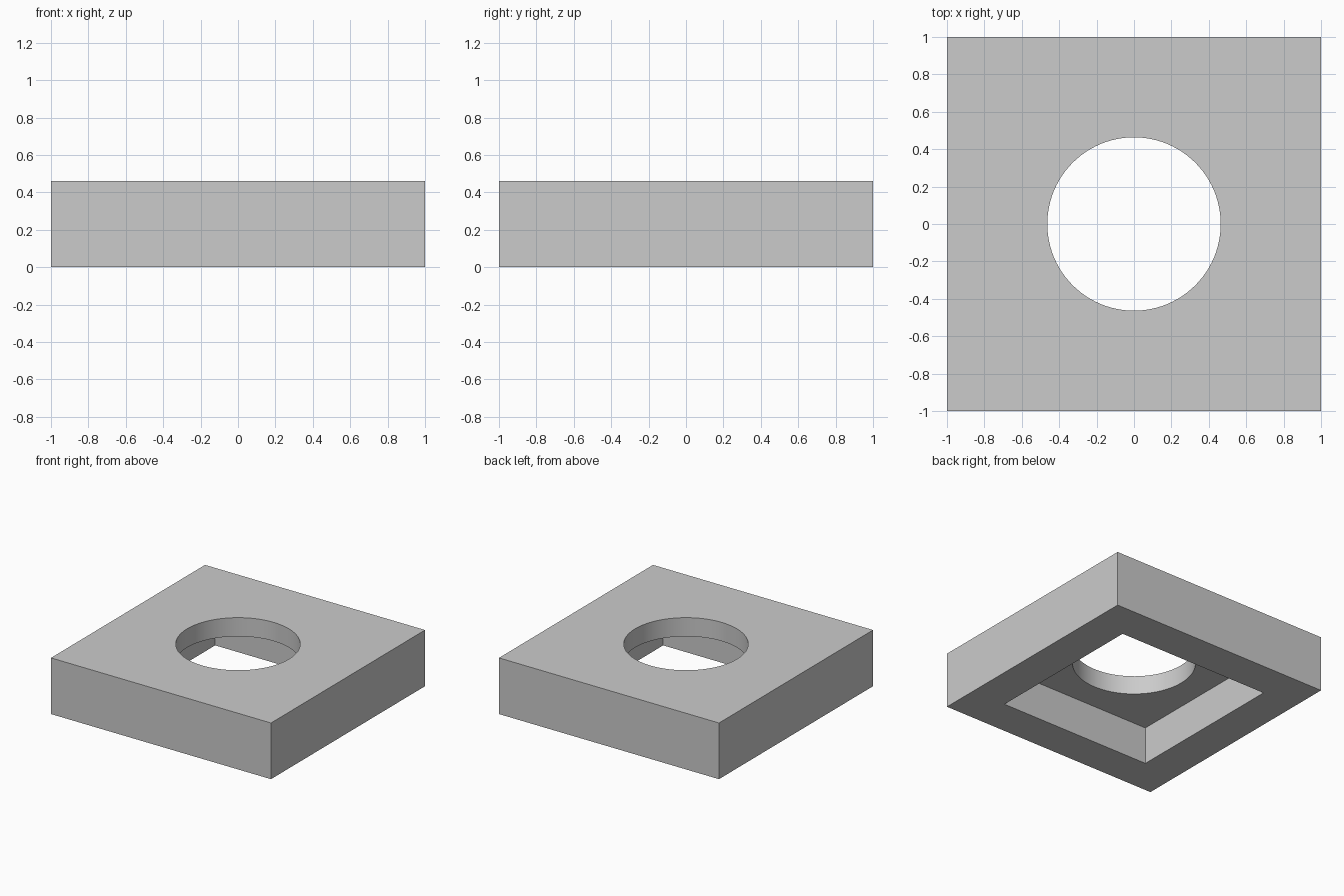
import bpy
import math

SIDE, HEIGHT = 2.0, 0.4615
POCKET_SIDE, POCKET_DEPTH = 1.385, 0.3077
HOLE_RADIUS = 0.4635

default_cube = bpy.data.objects.get("Cube")
if default_cube:
    bpy.data.objects.remove(default_cube, do_unlink=True)

grey = bpy.data.materials.new("light grey")
grey.use_nodes = True
grey.diffuse_color = (0.6, 0.6, 0.6, 1)
grey.node_tree.nodes["Principled BSDF"].inputs["Base Color"].default_value = grey.diffuse_color


def box(name, side, bottom, top):
    bpy.ops.mesh.primitive_cube_add(size=1, location=(0, 0, (bottom + top) / 2))
    obj = bpy.context.object
    obj.name = name
    obj.scale = (side, side, top - bottom)
    bpy.ops.object.transform_apply(location=True, rotation=False, scale=True)
    obj.data.materials.append(grey)
    return obj


def cut(target, cutter):
    cutter.hide_render = True
    mod = target.modifiers.new(cutter.name, "BOOLEAN")
    mod.operation = "DIFFERENCE"
    mod.solver = "EXACT"
    mod.object = cutter
    bpy.ops.object.select_all(action="DESELECT")
    target.select_set(True)
    bpy.context.view_layer.objects.active = target
    bpy.ops.object.modifier_apply(modifier=mod.name)
    bpy.data.objects.remove(cutter, do_unlink=True)


# Square block
block = box("square_block", SIDE, 0, HEIGHT)

# Square pocket open at the underside
cut(block, box("pocket_cutter", POCKET_SIDE, -0.2, POCKET_DEPTH))

# Round hole through the remaining top plate
bpy.ops.mesh.primitive_cylinder_add(vertices=96, radius=HOLE_RADIUS, depth=2)
hole = bpy.context.object
hole.name = "hole_cutter"
hole.data.materials.append(grey)
cut(block, hole)

# Smooth hole wall, sharp edges elsewhere
bpy.ops.object.shade_smooth_by_angle(angle=math.radians(30))
